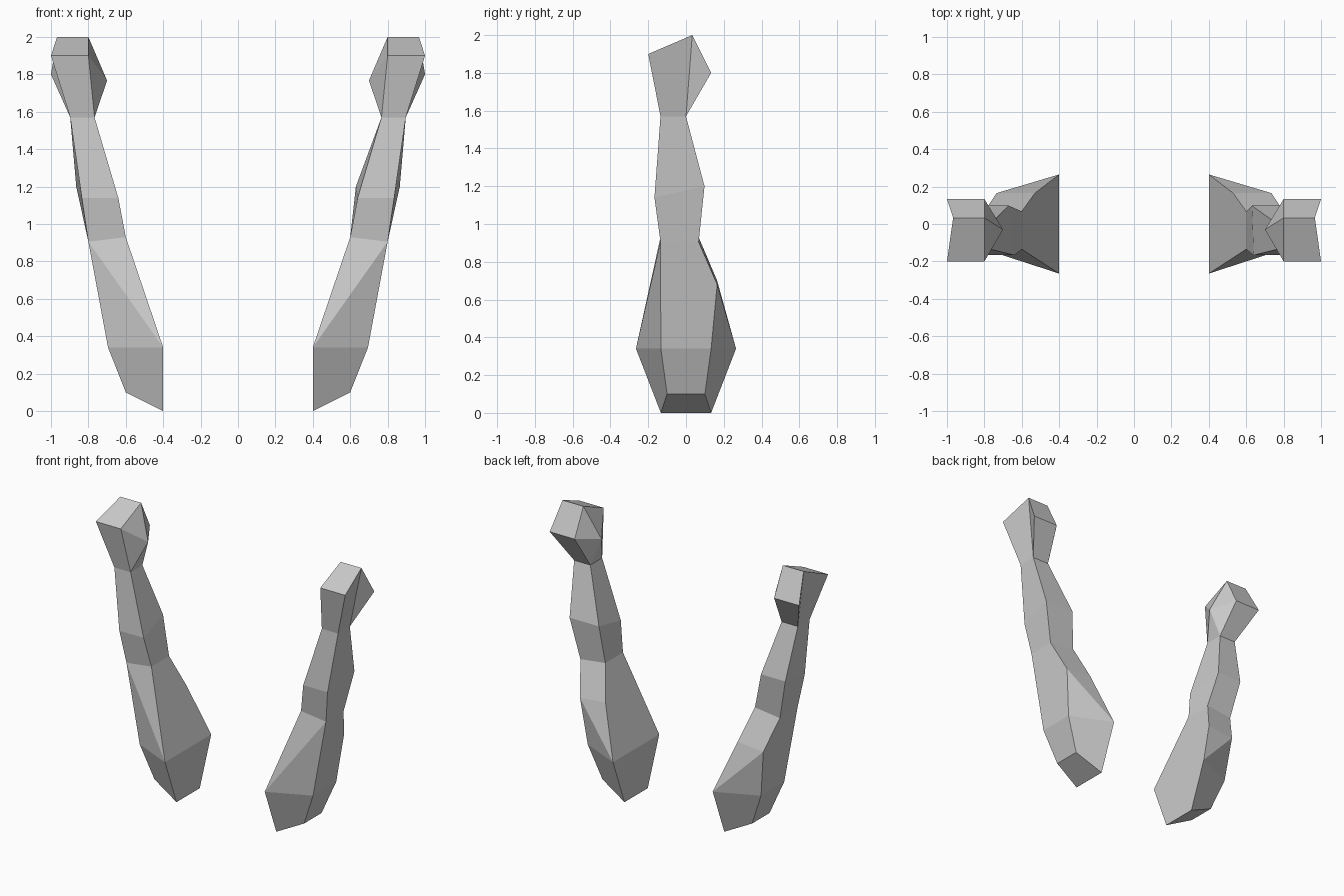
import bpy, bmesh

if "Cube" in bpy.data.objects:
    bpy.data.objects.remove(bpy.data.objects["Cube"])


def build_arm(name, side, elbow_x):
    """Four-sided arm, stacked from rings; side mirrors it in x."""
    bm = bmesh.new()

    def pts(*coords):
        return [bm.verts.new((side * x, y, z)) for x, y, z in coords]

    def band(lower, upper):
        for i in range(4):
            j = (i + 1) % 4
            bm.faces.new((lower[i], lower[j], upper[j], upper[i]))

    # rings run: inner front, outer front, outer back, inner back
    base = pts((.4, -.133, 0), (.6, -.1, .1), (.6, .1, .1), (.4, .133, 0))
    wide = pts((.4, -.265, .34), (.695, -.133, .34), (.695, .133, .34), (.4, .265, .34))
    bump = pts((.735, .165, .68), (.53, .165, .7))
    joint = pts((.6, -.135, .93), (.8, -.135, .905), (.8, .067, .905), (.6, .067, .93))
    mid = pts((.64, -.167, 1.14), (.835, -.167, 1.14), (.865, .098, 1.2), (elbow_x, .098, 1.2))
    neck = pts((.767, -.135, 1.57), (.897, -.135, 1.57), (.897, 0, 1.57), (.767, 0, 1.57))

    # tapered base and the upper limb
    bm.faces.new(base)
    band(base, wide)
    band(joint, mid)
    band(mid, neck)

    # broad lower limb with a bump on its back
    bm.faces.new((wide[0], wide[1], joint[1]))
    bm.faces.new((wide[0], joint[1], joint[0]))
    bm.faces.new((wide[1], wide[2], bump[0], joint[2], joint[1]))
    bm.faces.new((wide[2], wide[3], bump[0]))
    bm.faces.new((wide[3], bump[1], bump[0]))
    bm.faces.new((bump[0], bump[1], joint[3], joint[2]))
    bm.faces.new((wide[3], wide[0], joint[0], joint[3], bump[1]))

    # angular top block with a pointed inner side
    fi, fo, ti, to, bi, bo, tip = pts(
        (.8, -.2, 1.9), (1, -.2, 1.9), (.8, .033, 2), (.967, .033, 2),
        (.8, .133, 1.8), (1, .133, 1.8), (.7, -.03, 1.767))
    bm.faces.new((neck[0], neck[1], fo, fi))
    bm.faces.new((fi, fo, to, ti))
    bm.faces.new((ti, to, bo, bi))
    bm.faces.new((bi, bo, neck[2], neck[3]))
    bm.faces.new((neck[1], neck[2], to, fo))
    bm.faces.new((neck[2], bo, to))
    rim = [neck[0], fi, ti, bi, neck[3]]
    for i in range(5):
        bm.faces.new((rim[i], rim[(i + 1) % 5], tip))

    bmesh.ops.recalc_face_normals(bm, faces=bm.faces)
    mesh = bpy.data.meshes.new(name)
    bm.to_mesh(mesh)
    bm.free()
    bpy.context.collection.objects.link(bpy.data.objects.new(name, mesh))


build_arm("left_arm", -1, .67)
build_arm("right_arm", 1, .63)
